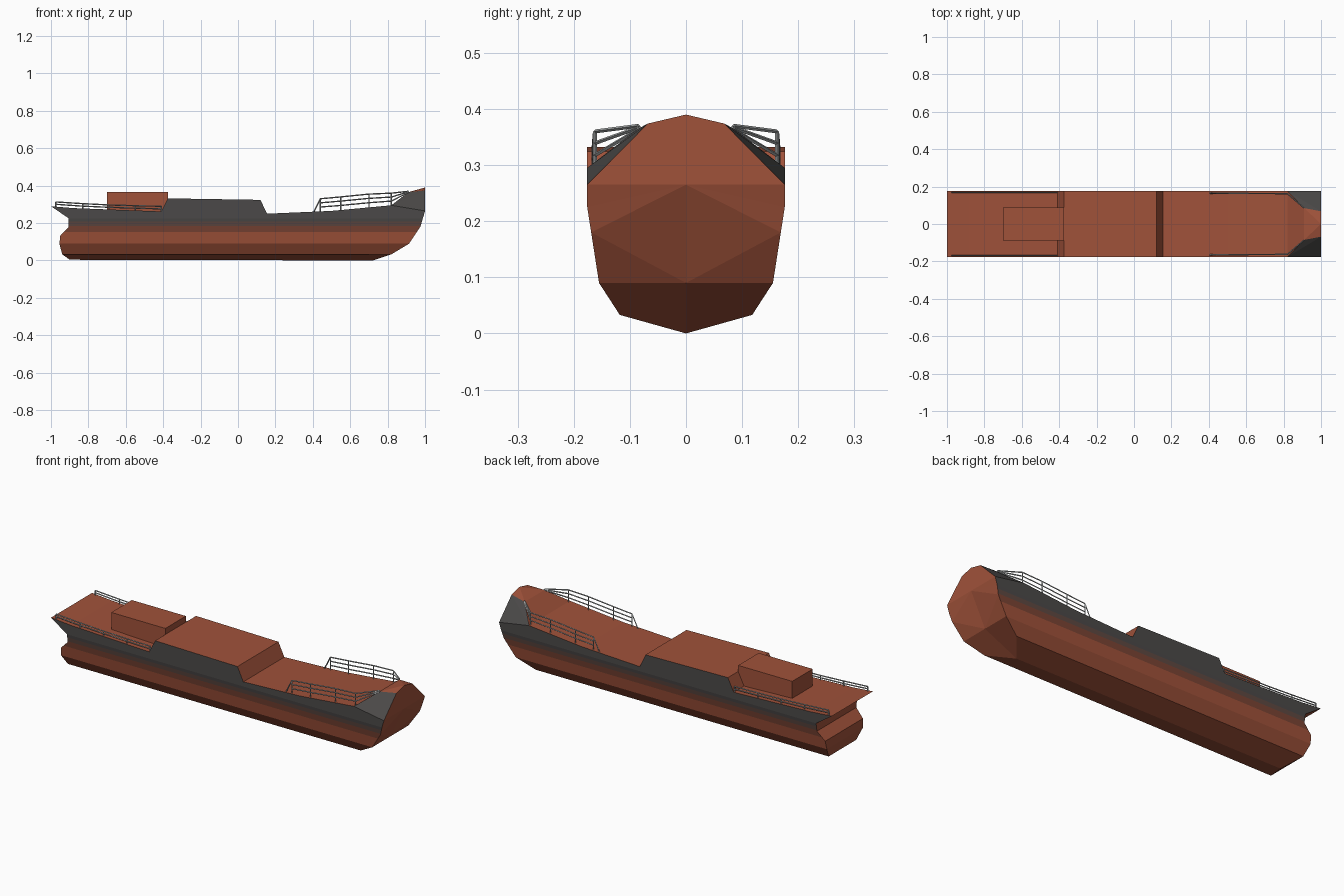
import bpy, bmesh
from mathutils import Vector

if "Cube" in bpy.data.objects:
    bpy.data.objects.remove(bpy.data.objects["Cube"])

def material(name, rgb):
    lin = [((c / 255 + 0.055) / 1.055) ** 2.4 for c in rgb]
    m = bpy.data.materials.new(name)
    m.diffuse_color = (*lin, 1)
    m.use_nodes = True
    m.node_tree.nodes["Principled BSDF"].inputs["Base Color"].default_value = m.diffuse_color
    return m

RUST = material("rust_red", (160, 82, 58))
BROWN = material("weathered_brown", (122, 68, 52))
DULL = material("grey_brown", (94, 72, 65))
GREY = material("dark_grey", (75, 73, 72))
RAIL = material("rail_grey", (165, 168, 168))

def make_object(name, bm, mats):
    me = bpy.data.meshes.new(name)
    bm.to_mesh(me)
    bm.free()
    for m in mats:
        me.materials.append(m)
    ob = bpy.data.objects.new(name, me)
    bpy.context.collection.objects.link(ob)
    return ob

# Hull: rows of (z, half width, stern x, bow x), then the deck edge seen from the side
W = 0.176
rows = [(.033, .118, -.94, .82), (.09, .155, -.955, .915), (.135, .162, -.95, .945),
        (.18, .169, -.905, .975), (.225, W, -.905, .988)]
deck = [(-1, .29), (-.88, .28), (-.7, .273), (-.41, .262), (-.375, .332), (.12, .324),
        (.155, .25), (.5, .265), (.82, .295)]
bm = bmesh.new()
for s in (1, -1):
    def face(*pts):
        bm.faces.new([bm.verts.new((x, y * s, z)) for x, y, z in pts])

    stern = [(r[2], r[1], r[0]) for r in rows] + [(-1, W, .29)]
    bow = [(r[3], r[1], r[0]) for r in rows]
    mid = lambda p: (p[0], 0, p[2])
    keel_s, keel_b = (-.9, 0, .004), (.72, 0, 0)
    low, high, tip = (.915, 0, .09), (1, 0, .265), (1, 0, .39)
    corner, cheek, peak = (1, W, .265), (.91, .085, .365), (1, .068, .374)
    # bottom and sides
    face(keel_s, keel_b, bow[0], stern[0])
    for i in range(len(rows) - 1):
        face(stern[i], bow[i], bow[i + 1], stern[i + 1])
    edge = [(x, W, z) for x, z in deck]
    face(stern[4], bow[4], corner, *reversed(edge))
    # stern end
    face(keel_s, stern[0], mid(stern[0]))
    for a, b in zip(stern, stern[1:]):
        face(a, b, mid(b), mid(a))
    # deck, rising to the bow
    top = edge + [cheek]
    for a, b in zip(top, top[1:]):
        face(a, b, mid(b), mid(a))
    face(mid(cheek), cheek, tip)
    face(cheek, peak, tip)
    # bow cheeks and faceted bow front
    face(edge[-1], cheek, peak)
    face(edge[-1], peak, corner)
    face(corner, peak, tip, high)
    face(high, corner, bow[4])
    face(high, bow[4], bow[3])
    face(high, bow[3], low)
    face(low, bow[3], bow[2])
    face(low, bow[2], bow[1])
    face(low, bow[1], bow[0], keel_b)
bmesh.ops.remove_doubles(bm, verts=bm.verts, dist=1e-4)
bmesh.ops.recalc_face_normals(bm, faces=bm.faces)
bmesh.ops.triangulate(bm, faces=[f for f in bm.faces if len(f.verts) > 4])
# paint bands on the sides
for z in (.152, .185, .208):
    bmesh.ops.bisect_plane(bm, geom=bm.verts[:] + bm.edges[:] + bm.faces[:],
                           plane_co=(0, 0, z), plane_no=(0, 0, 1))
bm.normal_update()
for f in bm.faces:
    z = f.calc_center_median().z
    if abs(f.normal.y) > .4:
        f.material_index = sum(z > h for h in (.152, .185, .208))
make_object("hull", bm, [RUST, BROWN, DULL, GREY])

# Deck house
bm = bmesh.new()
bmesh.ops.create_cube(bm, size=1)
for v in bm.verts:
    v.co = (-.5375 + v.co.x * .325, v.co.y * .176, .3075 + v.co.z * .115)
make_object("deck_house", bm, [RUST])

# Railings: each station is (x, y, deck z, top z)
def bar(bm, a, b, r=.0035):
    a, b = Vector(a), Vector(b)
    d = b - a
    m = d.to_track_quat('Z', 'Y').to_matrix().to_4x4()
    m.translation = (a + b) / 2
    bmesh.ops.create_cone(bm, cap_ends=True, segments=4, radius1=r, radius2=r,
                          depth=d.length, matrix=m)

def railing(name, stations, levels, s, brace=None):
    bm = bmesh.new()
    at = lambda p, t: (p[0], p[1] * s, p[2] + (p[3] - p[2]) * t)
    for p in stations:
        bar(bm, at(p, -.05), at(p, 1))
    for p, q in zip(stations, stations[1:]):
        for t in levels:
            bar(bm, at(p, t), at(q, t))
    if brace:
        bar(bm, (brace[0], brace[1] * s, brace[2]), at(stations[0], 1))
    make_object(name, bm, [RAIL])

stern_rail = [(-.975, .168, .288, .313), (-.83, .168, .277, .304), (-.69, .168, .272, .297),
              (-.55, .168, .267, .293), (-.41, .168, .262, .29)]
bow_rail = [(.44, .165, .262, .33), (.55, .164, .27, .34), (.7, .163, .284, .355),
            (.82, .162, .295, .36), (.91, .085, .36, .37)]
for side, s in (("left", 1), ("right", -1)):
    railing("stern_rail_" + side, stern_rail, (.5, 1), s)
    railing("bow_rail_" + side, bow_rail, (.35, .68, 1), s, brace=(.405, .165, .26))
